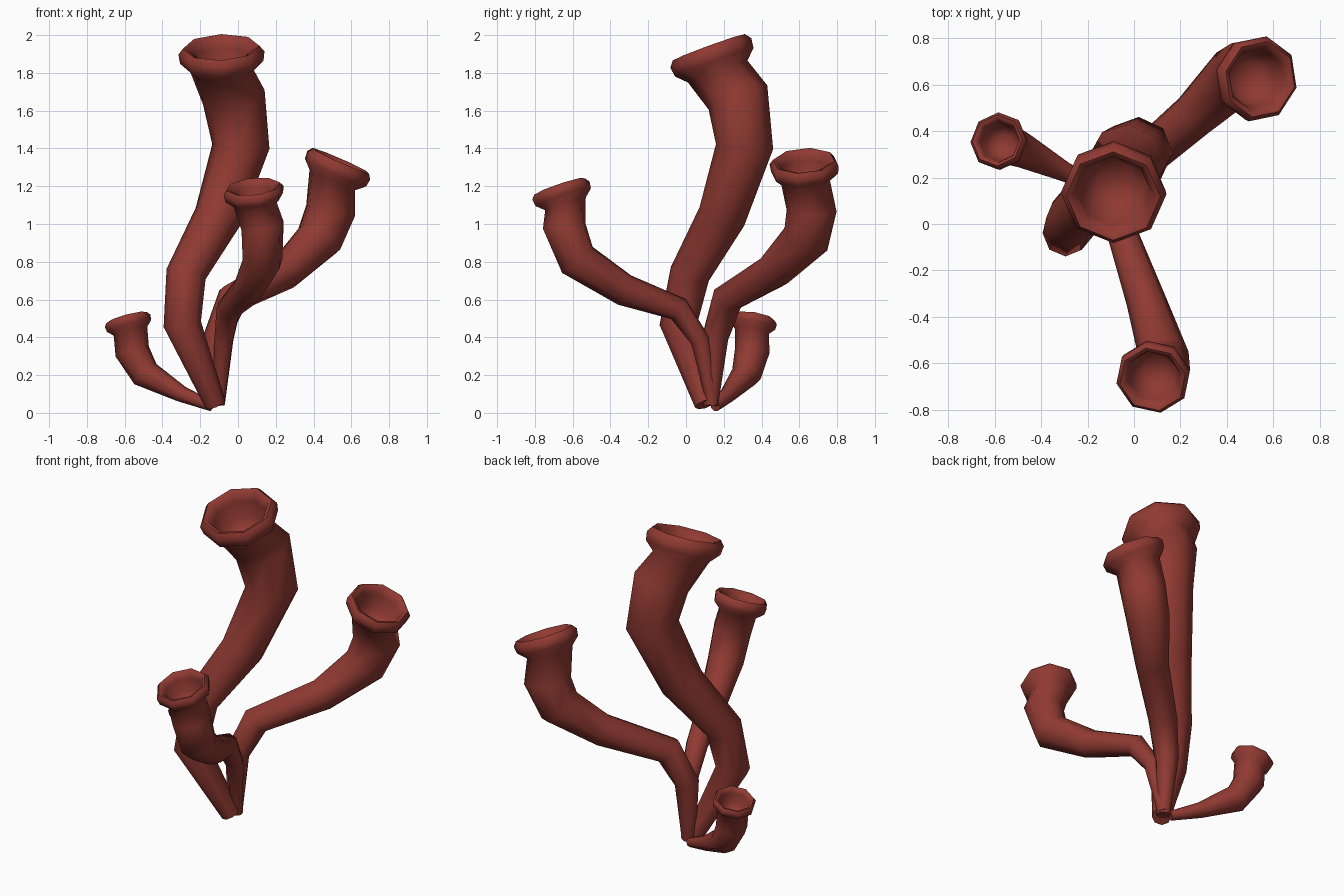
import bpy, bmesh, math
from mathutils import Vector

if "Cube" in bpy.data.objects:
    bpy.data.objects.remove(bpy.data.objects["Cube"])

SIDES = 8
red = bpy.data.materials.new("brick red")
red.diffuse_color = (0.28, 0.042, 0.032, 1)
red.use_nodes = True
red.node_tree.nodes["Principled BSDF"].inputs["Base Color"].default_value = red.diffuse_color


def tube(name, path, lip, normal, lip_r, turn=0):
    """Loft rings along path (x, y, z, radius), ending in a flared hollow lip."""
    c, n = Vector(lip), Vector(normal).normalized()
    neck_r = path[-1][3]
    neck = c - n * lip_r * 0.48
    centers = [Vector(p[:3]) for p in path] + [neck]
    radii = [p[3] for p in path] + [neck_r]

    # averaged direction at every ring
    dirs = []
    for i in range(len(centers)):
        a = centers[i] - centers[i - 1] if i else centers[1] - centers[0]
        b = centers[i + 1] - centers[i] if i + 1 < len(centers) else n
        dirs.append((a.normalized() + b.normalized()).normalized())
    dirs[-1] = n
    rings = list(zip(centers, dirs, radii))

    # lip: flare, rim, then the hollow inside (offset and radius in lip radii)
    for off, r in ((-0.25, 0.97), (-0.02, 1.0), (0.12, 0.89),
                   (0.08, 0.78), (-0.15, 0.70), (-0.6, 0.60), (-0.85, 0.35)):
        rings.append((c + n * off * lip_r, n, r * lip_r))

    # ring orientation is carried from the lip down to the root
    frames = []
    u = Vector((math.cos(turn), math.sin(turn), 0))
    prev = n
    for _, d, _ in reversed(rings):
        u = prev.rotation_difference(d) @ u
        u = (u - d * u.dot(d)).normalized()
        frames.append((u.copy(), d.cross(u)))
        prev = d
    frames.reverse()

    bm = bmesh.new()
    loops = []
    for (p, d, r), (u, v) in zip(rings, frames):
        loops.append([bm.verts.new(p + r * (u * math.cos(t) + v * math.sin(t)))
                      for t in (k * math.tau / SIDES for k in range(SIDES))])
    for a, b in zip(loops, loops[1:]):
        for k in range(SIDES):
            j = (k + 1) % SIDES
            bm.faces.new((a[k], a[j], b[j], b[k]))
    bm.faces.new(loops[0][::-1])
    bm.faces.new(loops[-1])
    bmesh.ops.recalc_face_normals(bm, faces=bm.faces)
    me = bpy.data.meshes.new(name)
    bm.to_mesh(me)
    bm.free()
    me.materials.append(red)
    ob = bpy.data.objects.new(name, me)
    bpy.context.collection.objects.link(ob)
    bpy.ops.object.select_all(action='DESELECT')
    ob.select_set(True)
    bpy.context.view_layer.objects.active = ob
    bpy.ops.object.shade_smooth_by_angle(angle=math.radians(75))


# tallest central tube
tube("tall_tube",
     [(-0.12, 0.10, 0.045, 0.055), (-0.295, -0.04, 0.47, 0.10),
      (-0.275, 0.02, 0.735, 0.107), (-0.105, 0.19, 1.04, 0.128),
      (0.015, 0.31, 1.41, 0.152), (-0.022, 0.275, 1.67, 0.168)],
     (-0.088, 0.13, 1.91), (-0.04, -0.34, 0.93), 0.228)

# tube reaching to the back right
tube("back_right_tube",
     [(-0.11, 0.13, 0.04, 0.04), (-0.115, 0.155, 0.40, 0.07),
      (-0.03, 0.22, 0.605, 0.085), (0.255, 0.465, 0.75, 0.098),
      (0.43, 0.635, 0.92, 0.128), (0.49, 0.665, 1.07, 0.135)],
     (0.535, 0.625, 1.315), (0.40, -0.06, 0.91), 0.187, math.radians(-12))

# tube reaching to the front
tube("front_tube",
     [(-0.10, 0.14, 0.05, 0.032), (-0.075, 0.075, 0.385, 0.052),
      (-0.05, -0.04, 0.55, 0.066), (0.05, -0.325, 0.65, 0.085),
      (0.13, -0.575, 0.81, 0.108), (0.13, -0.645, 0.99, 0.115)],
     (0.082, -0.663, 1.18), (-0.10, -0.32, 0.94), 0.162, math.radians(12))

# short tube on the left
tube("left_tube",
     [(-0.14, 0.155, 0.035, 0.028), (-0.30, 0.225, 0.10, 0.045),
      (-0.49, 0.32, 0.205, 0.08), (-0.56, 0.35, 0.325, 0.092)],
     (-0.585, 0.358, 0.49), (-0.26, 0.15, 0.95), 0.125)
